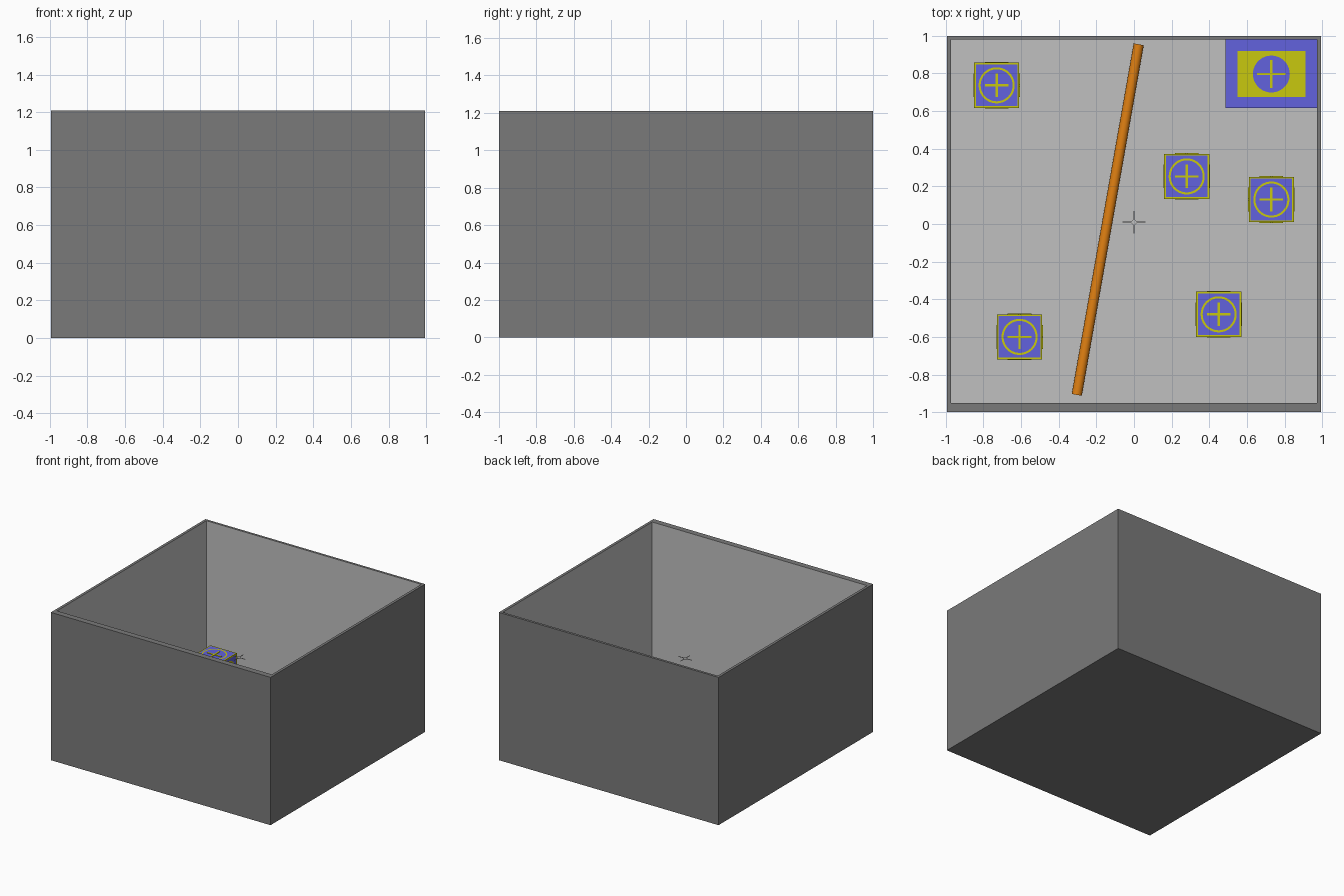
import bpy, bmesh, math
from mathutils import Matrix, Vector

if "Cube" in bpy.data.objects:
    bpy.data.objects.remove(bpy.data.objects["Cube"])


def lin(c):
    c /= 255
    return c / 12.92 if c <= 0.04045 else ((c + 0.055) / 1.055) ** 2.4


def material(name, r, g, b):
    m = bpy.data.materials.new(name)
    m.diffuse_color = (lin(r), lin(g), lin(b), 1)
    m.use_nodes = True
    m.node_tree.nodes["Principled BSDF"].inputs["Base Color"].default_value = m.diffuse_color
    return m


DARK = material("dark grey", 122, 122, 122)
LIGHT = material("light grey", 192, 192, 192)
BLUE = material("violet blue", 98, 98, 222)
YELLOW = material("yellow", 200, 200, 14)
ORANGE = material("orange", 224, 128, 18)


def finish(name, bm, mats, loc=(0, 0, 0)):
    me = bpy.data.meshes.new(name)
    bm.to_mesh(me)
    bm.free()
    for m in mats:
        me.materials.append(m)
    ob = bpy.data.objects.new(name, me)
    ob.location = loc
    bpy.context.collection.objects.link(ob)
    return ob


def paint(geom_verts, index):
    for f in {f for v in geom_verts for f in v.link_faces}:
        f.material_index = index


def box(bm, lo, hi, index=0, mat=Matrix()):
    lo, hi = Vector(lo), Vector(hi)
    m = mat @ Matrix.Translation((lo + hi) / 2) @ Matrix.Diagonal((*(hi - lo), 1))
    vs = bmesh.ops.create_cube(bm, size=1, matrix=m)["verts"]
    paint(vs, index)
    return vs


def plus(bm, r, w, z, index, mat=Matrix()):
    box(bm, (-r, -w, 0), (r, w, z), index, mat)
    box(bm, (-w, -r, 0), (w, r, z), index, mat)


def ring(bm, r, width, z, index, mat):
    vs = bmesh.ops.create_circle(bm, cap_ends=True, radius=r, segments=40,
                                 matrix=mat @ Matrix.Translation((0, 0, z)))["verts"]
    face = vs[0].link_faces[0]
    rim = bmesh.ops.inset_individual(bm, faces=[face], thickness=width)["faces"]
    for f in rim:
        f.material_index = index
    bmesh.ops.delete(bm, geom=[face], context="FACES")


FLOOR, TOP = 0.03, 1.21

# Open room: dark shell, light interior
bm = bmesh.new()
box(bm, (-0.995, -1, 0), (0.995, 1, TOP))
top = max(bm.faces, key=lambda f: f.calc_center_median().z)
bmesh.ops.inset_individual(bm, faces=[top], thickness=0.02)
for v in top.verts:
    v.co.x = math.copysign(0.973, v.co.x)
    v.co.y = 0.98 if v.co.y > 0 else -0.952
ext = bmesh.ops.extrude_discrete_faces(bm, faces=[top])["faces"][0]
for v in ext.verts:
    v.co.z = FLOOR
for f in {f for v in ext.verts for f in v.link_faces}:
    f.material_index = 1
finish("room", bm, [DARK, LIGHT])

# Crates: yellow frame, blue panels, ring and plus on each exposed side
S = 0.12
bm = bmesh.new()
box(bm, (-S, -S, 0), (S, S, 2 * S))
panels = [f for f in bm.faces if f.normal.z > -0.5]
bm.normal_update()
panels = [f for f in bm.faces if f.normal.z > -0.5]
bmesh.ops.inset_individual(bm, faces=panels, thickness=0.013)
for f in panels:
    f.material_index = 1
sides = [Matrix()] + [Matrix.Rotation(k * math.pi / 2, 4, "Z") @ Matrix.Rotation(math.pi / 2, 4, "X")
                      for k in range(4)]
for rot in sides:
    m = Matrix.Translation((0, 0, S)) @ rot @ Matrix.Translation((0, 0, S))
    ring(bm, 0.096, 0.011, 0.004, 0, m)
    plus(bm, 0.063, 0.006, 0.004, 0, m)
spots = [(-0.73, 0.737), (0.28, 0.253), (0.73, 0.13), (0.45, -0.48), (-0.608, -0.6)]
crate = finish("crate_1", bm, [YELLOW, BLUE], (*spots[0], FLOOR))
for i, (x, y) in enumerate(spots[1:], 2):
    c = bpy.data.objects.new(f"crate_{i}", crate.data)
    c.location = (x, y, FLOOR)
    bpy.context.collection.objects.link(c)

# Large corner block with yellow plate, blue disc and plus
H = 0.24
bm = bmesh.new()
box(bm, (-0.245, -0.181, 0), (0.243, 0.183, H))
box(bm, (-0.18, -0.122, H), (0.182, 0.123, H + 0.004), 1)
disc = bmesh.ops.create_cone(bm, cap_ends=True, segments=40, radius1=0.098, radius2=0.098, depth=0.004,
                             matrix=Matrix.Translation((0, 0, H + 0.006)))["verts"]
paint(disc, 0)
plus(bm, 0.075, 0.006, 0.004, 1, Matrix.Translation((0, 0, H + 0.008)))
finish("corner_block", bm, [BLUE, YELLOW], (0.73, 0.797, FLOOR))

# Orange pipe lying across the floor
a, b = Vector((0.025, 0.955, FLOOR + 0.027)), Vector((-0.304, -0.908, FLOOR + 0.027))
bm = bmesh.new()
bmesh.ops.create_cone(bm, cap_ends=True, segments=24, radius1=0.027, radius2=0.027, depth=(b - a).length)
pipe = finish("pipe", bm, [ORANGE], (a + b) / 2)
pipe.rotation_euler = (b - a).to_track_quat("Z", "Y").to_euler()
bpy.context.view_layer.objects.active = pipe
pipe.select_set(True)
bpy.ops.object.shade_smooth_by_angle(angle=math.radians(40))

# Small hovering cross in the middle of the room
bm = bmesh.new()
bmesh.ops.create_cone(bm, cap_ends=True, segments=4, radius1=0.018, radius2=0.018, depth=0.006)
plus(bm, 0.06, 0.003, 0.003, 0)
finish("hover_cross", bm, [LIGHT], (0, 0.01, 0.72))
